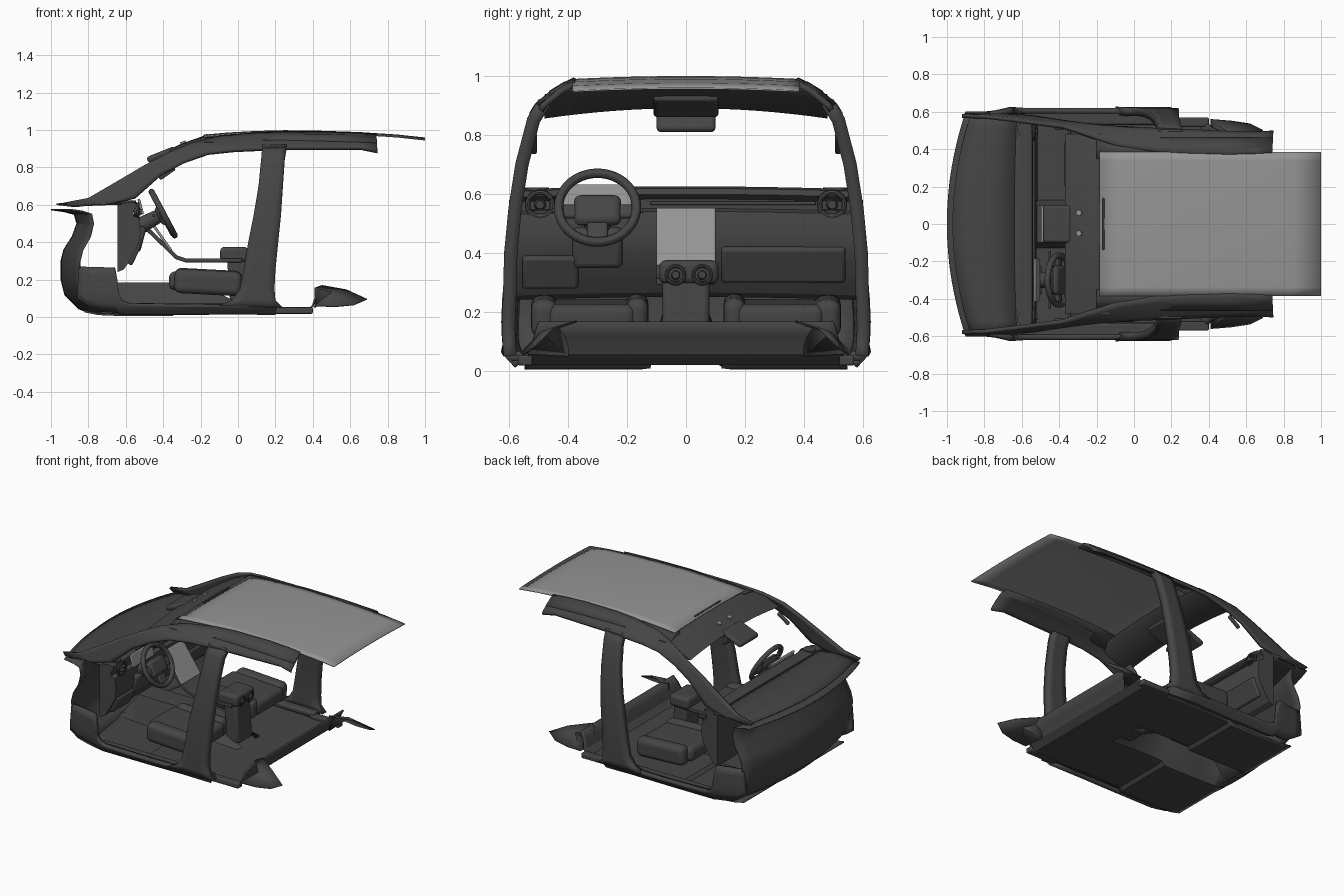
import bpy, bmesh, math
from mathutils import Matrix, Vector

if "Cube" in bpy.data.objects:
    bpy.data.objects.remove(bpy.data.objects["Cube"])

def material(name, v):
    m = bpy.data.materials.new(name)
    m.diffuse_color = (v, v, v, 1)
    m.use_nodes = True
    m.node_tree.nodes["Principled BSDF"].inputs["Base Color"].default_value = m.diffuse_color
    return m
DARK, LIGHT = material("dark_trim", 0.06), material("light_glass", 0.3)

def finish(name, bm, mat=DARK, thick=0, mirror=False, bevel=0, segs=3):
    bmesh.ops.recalc_face_normals(bm, faces=bm.faces)
    me = bpy.data.meshes.new(name)
    bm.to_mesh(me)
    bm.free()
    me.materials.append(mat)
    ob = bpy.data.objects.new(name, me)
    bpy.context.collection.objects.link(ob)
    if thick:
        s = ob.modifiers.new("thickness", 'SOLIDIFY')
        s.thickness, s.offset = thick, 0
    if bevel:
        b = ob.modifiers.new("bevel", 'BEVEL')
        b.width, b.segments = bevel, segs
    if mirror:
        ob.modifiers.new("mirror", 'MIRROR').use_axis = (False, True, False)
    return ob

def grid(rows, name, closed=False, **kw):
    """Skin a list of equal-length point rows."""
    bm = bmesh.new()
    vs = [[bm.verts.new(p) for p in r] for r in rows]
    n = len(vs[0])
    for a, b in zip(vs, vs[1:]):
        for i in range(n if closed else n - 1):
            j = (i + 1) % n
            bm.faces.new((a[i], a[j], b[j], b[i]))
    if closed:
        bm.faces.new(vs[0])
        bm.faces.new(vs[-1])
    bmesh.ops.remove_doubles(bm, verts=bm.verts, dist=1e-5)
    return finish(name, bm, **kw)

def sweep(name, prof, half, bow=0, drop=0, n=16, closed=False, lift=None, **kw):
    """Sweep an x-z profile across y; bow moves the ends back, drop lowers them."""
    rows = []
    for k in range(n + 1):
        t = 2 * k / n - 1
        row = []
        for x, z in prof:
            h = half(z) if callable(half) else half
            f = min(1, max(0, (-0.6 - x) / 0.3))
            up = lift(x, h * t) if lift else 0
            row.append((x + bow * f * t * t, h * t, z - drop * t * t + up))
        rows.append(row)
    return grid(rows, name, closed, **kw)

SIDE = [(0, .55), (.06, .605), (.15, .612), (.4, .602), (.6, .58), (.75, .55),
        (.87, .51), (.9, .492), (.95, .43), (1, .34)]
def side_y(z):
    for (a, ya), (b, yb) in zip(SIDE, SIDE[1:]):
        if z <= b:
            return ya + (yb - ya) * (z - a) / (b - a)
    return SIDE[-1][1]

def strip(name, stations, thick, sub=5):
    """Body-side band: station (x1, z1, x2, z2[, inset]) laid on the side surface."""
    rows = []
    for x1, z1, x2, z2, *inset in stations:
        row = []
        for i in range(sub + 1):
            t = i / sub
            z = z1 + (z2 - z1) * t
            row.append((x1 + (x2 - x1) * t, side_y(z) - sum(inset), z))
        rows.append(row)
    return grid(rows, name, thick=thick, mirror=True)

def place(loc, rot=0):
    return Matrix.Translation(loc) @ Matrix.Rotation(math.radians(rot), 4, 'Y')

def box(name, m, size, bevel=.01, **kw):
    bm = bmesh.new()
    bmesh.ops.create_cube(bm, size=1, matrix=m @ Matrix.Diagonal((*size, 1)))
    return finish(name, bm, bevel=bevel, **kw)

def cyl(name, m, r, depth, r2=None, **kw):
    bm = bmesh.new()
    bmesh.ops.create_cone(bm, cap_ends=True, segments=32, radius1=r,
                          radius2=r if r2 is None else r2, depth=depth, matrix=m)
    return finish(name, bm, **kw)

def ring(name, m, R, r, n=48, k=12, **kw):
    rows = []
    for i in range(n + 1):
        a = 2 * math.pi * i / n
        rows.append([m @ Vector(((R + r * math.cos(b)) * math.cos(a), (R + r * math.cos(b)) * math.sin(a),
                     r * math.sin(b))) for b in [2 * math.pi * j / k for j in range(k + 1)]])
    return grid(rows, name, **kw)

# firewall, floor pan with centre tunnel and rear kick-up
def tunnel(x, y):
    along = min(1, max(0, (.08 - x) / .35)) * min(1, max(0, (x + .82) / .12))
    return .17 * along * min(1, max(0, (.125 - abs(y)) / .05))
sweep("firewall", [(-1, .575), (-.93, .565), (-.875, .55), (-.86, .5), (-.885, .43), (-.93, .36), (-.945, .3),
                   (-.945, .2), (-.925, .12), (-.85, .045), (-.8, .025)],
      lambda z: .55 + .05 * min(1, z / .3), bow=.1, thick=.008)
sweep("floor", [(-.82, .03), (-.75, .016), (-.7, .013), (-.6, .01), (-.35, .01), (-.33, .03), (-.25, .032),
                (-.1, .034), (.08, .028), (.2, .025), (.36, .025), (.4, .06), (.42, .12), (.45, .165)],
      lambda z: .55 - .05 * min(1, z / .17), n=44, lift=tunnel, thick=.01)
wing = bmesh.new()
pts = [(.41, .4, .05), (.41, .56, .06), (.52, .55, .055), (.62, .535, .065), (.69, .5, .095),
       (.58, .45, .145), (.45, .37, .168), (.41, .4, .155)]
mid = wing.verts.new((.5, .49, .13))
rim = [wing.verts.new(p) for p in pts]
for i in range(len(rim)):
    wing.faces.new((mid, rim[i - 1], rim[i]))
finish("rear_arch_liner", wing, thick=.006, mirror=True)

# body side: sill with hinge pillar, roof rail with front pillar, middle pillar
strip("sill", [(-.85, .27, -.86, .1, .03), (-.8, .268, -.8, .06, .025), (-.74, .266, -.74, .035, .018),
               (-.66, .265, -.66, .03), (-.645, .2, -.645, .03), (-.64, .13, -.64, .025), (-.62, .09, -.62, .02),
               (-.58, .075, -.58, .02), (-.3, .07, -.3, .02), (0, .07, 0, .025), (.2, .06, .2, .02)], .03)
box("inner_sill", place((-.22, .565, .05)), (.85, .07, .035), .012, mirror=True)
box("rear_sill", place((.29, .545, .035)), (.22, .05, .035), .008, mirror=True)
strip("front_pillar_and_roof_rail",
      [(-.92, .612, -.9, .592), (-.8, .635, -.7, .6), (-.65, .722, -.55, .635), (-.5, .81, -.41, .76, -.005),
       (-.38, .872, -.29, .825, -.01), (-.25, .925, -.16, .872, -.012), (-.1, .962, -.02, .888, -.012),
       (.1, .98, .12, .895, -.012), (.25, .985, .25, .9, -.01), (.5, .983, .5, .9), (.65, .978, .66, .9, .005),
       (.74, .972, .745, .882, .01)], .02)
strip("middle_pillar", [(.13, .91, .26, .91), (.125, .85, .25, .85), (.11, .7, .24, .7, .004),
                        (.085, .55, .23, .55, .006), (.055, .4, .215, .4, .008), (.03, .25, .2, .25, .01),
                        (.01, .15, .195, .15, .01), (-.03, .09, .2, .09, .008), (-.1, .06, .24, .05)], .045, 4)
box("pillar_handle", place((-.38, .515, .77), -35), (.1, .02, .025), .008, mirror=True)

# roof: header, lining and glass panel
sweep("roof_header", [(-.37, .895), (-.3, .928), (-.18, .97), (-.13, .972), (-.15, .95), (-.3, .89)], .48,
      drop=.035, closed=True)
grid([[(x, .35, z), (x, .41, z - .004), (x, .46, z - .035)] for x, z in
      [(-.2, .955), (0, .97), (.25, .978), (.5, .975), (.74, .965)]], "roof_frame", thick=.014, mirror=True)
sweep("roof_glass", [(-.185, .972), (-.05, .984), (.1, .992), (.25, .996), (.45, .993), (.65, .986), (.85, .973),
                     (1, .957)], .385, drop=.01, thick=.006, mat=LIGHT)
box("roof_trim_strip", place((-.165, 0, .974)), (.012, .28, .012), .003)
box("overhead_console", place((-.27, 0, .9), -22), (.16, .22, .03), .012)
for y in (-.05, .06):
    cyl("map_light", place((-.29, y, .925), -22), .015, .03, mat=LIGHT)
box("rear_view_mirror", place((-.41, 0, .868), -22), (.16, .2, .035), .015)
box("mirror_glass_housing", place((-.36, 0, .845), 65), (.075, .2, .03), .014)

# dashboard
sweep("cowl", [(-.97, .603), (-.88, .613), (-.78, .617), (-.64, .615)], .59, bow=.1, drop=.012, thick=.008)
sweep("dashboard", [(-.645, .615), (-.57, .625), (-.545, .618), (-.54, .598), (-.56, .582), (-.56, .55),
                    (-.53, .54), (-.52, .47), (-.53, .4), (-.58, .31), (-.61, .265), (-.645, .25)],
      .58, drop=.01, closed=True)
box("dash_trim_strip", place((-.55, .16, .568)), (.02, .56, .012), .004)
box("glove_box", place((-.55, .33, .36), 25), (.03, .42, .13), .012)
box("knee_panel", place((-.555, -.46, .335), 25), (.03, .19, .12), .012)
for y in (-.495, .495):
    m = place((-.535, y, .563), 90)
    ring("vent_ring", m, .042, .009, 32, 8)
    cyl("vent_core", m, .02, .04, .014)
    for s in (-.018, .018):
        box("vent_slat", place((-.53, y, .563 + s)), (.02, .07, .005), .001)
    cyl("speaker", place((-.585, y + math.copysign(.01, y), .612)), .04, .02)
box("instrument_display", place((-.52, -.3, .59), 75), (.085, .23, .014), .005, mat=LIGHT)
box("centre_screen", place((-.425, 0, .452), 55), (.24, .2, .014), .005, mat=LIGHT)

# steering wheel
W = place((-.4, -.3, .553), 62)
def on_wheel(x, y, z):
    return W @ Matrix.Translation((x, y, z))
ring("steering_rim", W, .132, .016)
box("steering_hub", on_wheel(.005, 0, -.01), (.11, .16, .045), .03)
for y in (-.095, .095):
    box("steering_spoke", on_wheel(.01, y, -.01), (.05, .07, .022), .01)
box("lower_spoke", on_wheel(.085, 0, -.01), (.09, .07, .02), .009)
cyl("steering_column", on_wheel(0, 0, -.08), .045, .14, .035)
for y in (-.09, .09):
    box("control_stalk", on_wheel(-.015, y, -.05), (.015, .13, .012), .005)
box("column_shroud", place((-.54, -.3, .42), 15), (.07, .17, .14), .02)

# centre console
sweep("console_bridge", [(-.52, .47), (-.48, .465), (-.38, .37), (-.33, .32), (-.28, .303), (-.1, .303), (.02, .303)],
      .1, thick=.022, bevel=.004)
box("console_post", place((.0, 0, .19), -4), (.1, .16, .3), .02)
box("console_head", place((-.02, .01, .335)), (.15, .2, .08), .022)
for y in (-.035, .055):
    m = place((.057, y, .325), 90)
    ring("cup_ring", m, .03, .006, 32, 8)
    cyl("cup_knob", m, .018, .02, .012)

# seat cushions with raised bolsters
def cushion(name, m, size):
    box(name, m, size, .035, segs=5, mirror=True)
cushion("seat_cushion", place((-.17, .32, .185), 3), (.4, .3, .1))
cushion("seat_bolster_outer", place((-.16, .48, .185), 3), (.36, .09, .13))
cushion("seat_bolster_inner", place((-.16, .165, .19), 3), (.36, .075, .13))

# smooth shading with sharp edges kept
for ob in bpy.context.collection.objects:
    ob.select_set(True)
    bpy.context.view_layer.objects.active = ob
bpy.ops.object.shade_smooth_by_angle()
